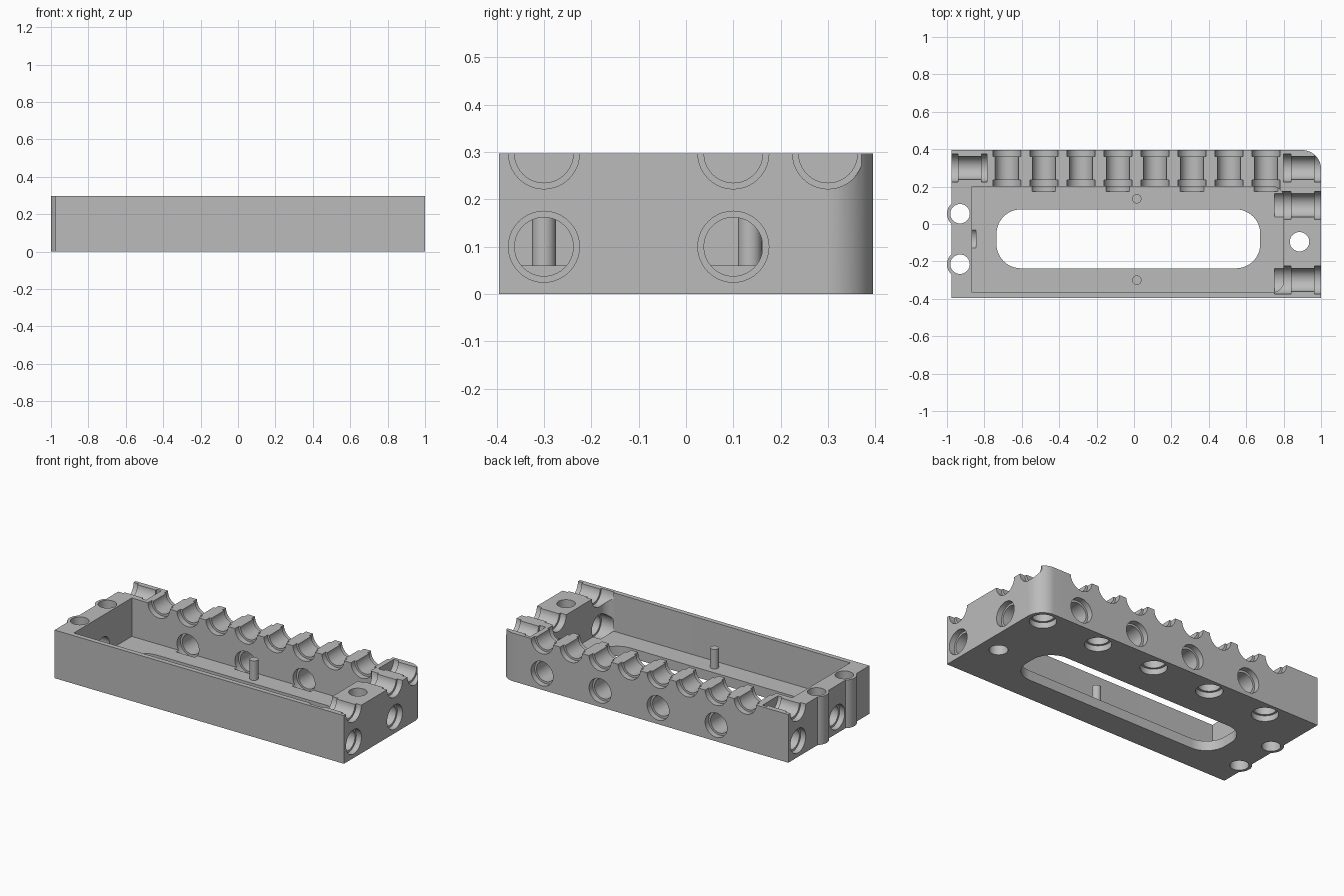
import bpy, bmesh, math
from mathutils import Matrix, Vector

cube = bpy.data.objects.get("Cube")
if cube:
    bpy.data.objects.remove(cube, do_unlink=True)

H = 0.297          # block height
FLOOR = 0.06       # tray floor height
LOW = 0.1          # height of the lower bores

grey = bpy.data.materials.new("light_grey")
grey.use_nodes = True
grey.diffuse_color = (0.5, 0.5, 0.5, 1)
grey.node_tree.nodes["Principled BSDF"].inputs["Base Color"].default_value = (0.5, 0.5, 0.5, 1)


def arc(cx, cy, r, a0, a1, n=12):
    angles = [math.radians(a0 + (a1 - a0) * i / n) for i in range(n + 1)]
    return [(cx + r * math.cos(a), cy + r * math.sin(a)) for a in angles]


def prism(bm, outline, z0, z1):
    bottom = [bm.verts.new((x, y, z0)) for x, y in outline]
    top = [bm.verts.new((x, y, z1)) for x, y in outline]
    n = len(outline)
    bm.faces.new(bottom[::-1])
    bm.faces.new(top)
    for i in range(n):
        j = (i + 1) % n
        bm.faces.new((bottom[i], bottom[j], top[j], top[i]))


def disc(cx, cy, r):
    return arc(cx, cy, r, 0, 360, 40)[:-1]


def bore(bm, mouth, direction, depth, wide=0.075, narrow=0.062, n=40):
    """Stepped round hole: wide collar at the mouth and at the inner end."""
    rot = Vector(direction).to_track_quat('Z', 'Y').to_matrix().to_4x4()
    mat = Matrix.Translation(mouth) @ rot
    steps = [(-0.05, wide), (0.035, wide), (0.035, narrow),
             (0.16, narrow), (0.16, wide), (depth, wide)]
    if depth <= 0.16:
        steps = steps[:3] + [(depth, narrow)]
    rings = [[bm.verts.new(mat @ Vector((x, y, z))) for x, y in disc(0, 0, r)]
             for z, r in steps]
    bm.faces.new(rings[0][::-1])
    bm.faces.new(rings[-1])
    for a, b in zip(rings, rings[1:]):
        for i in range(n):
            j = (i + 1) % n
            bm.faces.new((a[i], a[j], b[j], b[i]))


def make(name, bm):
    bmesh.ops.recalc_face_normals(bm, faces=bm.faces)
    mesh = bpy.data.meshes.new(name)
    bm.to_mesh(mesh)
    bm.free()
    mesh.materials.append(grey)
    ob = bpy.data.objects.new(name, mesh)
    bpy.context.collection.objects.link(ob)
    return ob


def shade(ob):
    bpy.ops.object.select_all(action='DESELECT')
    ob.select_set(True)
    bpy.context.view_layer.objects.active = ob
    bpy.ops.object.shade_smooth_by_angle(angle=math.radians(30))


# block with one rounded corner and two screw bosses on the left end
bosses = [(-0.93, 0.055), (-0.93, -0.215)]
outline = [(-0.975, -0.395), (1, -0.395)] + arc(0.9, 0.295, 0.1, 0, 90, 16)
outline.append((-0.975, 0.395))
for x, y in bosses:
    outline += arc(x, y, 0.07, 130, 230, 14)
bm = bmesh.new()
prism(bm, outline, 0, H)
body = make("tray_body", bm)

# open tray cavity
bm = bmesh.new()
prism(bm, [(-0.865, -0.365)] + arc(0.74, -0.305, 0.06, -90, 0)
      + arc(0.74, 0.14, 0.06, 0, 90) + [(-0.865, 0.2)], FLOOR, H + 0.1)
cavity = make("cavity_cutter", bm)

# floor slot and vertical screw holes
bm = bmesh.new()
r, x0, x1, y0, y1 = 0.13, -0.735, 0.675, -0.237, 0.078
prism(bm, arc(x1 - r, y0 + r, r, -90, 0) + arc(x1 - r, y1 - r, r, 0, 90)
      + arc(x0 + r, y1 - r, r, 90, 180) + arc(x0 + r, y0 + r, r, 180, 270),
      -0.1, FLOOR + 0.05)
for x, y in bosses + [(0.885, -0.095)]:
    prism(bm, disc(x, y, 0.052), -0.1, H + 0.1)
slot = make("slot_cutter", bm)

# stepped bores: open troughs along the rim, round holes lower down
bm = bmesh.new()
for i in range(8):
    x = -0.68 + i * 0.198
    bore(bm, (x, 0.395, H), (0, -1, 0), 0.22)
    if i % 2:
        bore(bm, (x, 0.395, LOW), (0, -1, 0), 0.22)
    else:
        bore(bm, (x, 0.3, 0), (0, 0, 1), 0.15)
bore(bm, (0.9, 0.3, 0), (0, 0, 1), 0.15)
for y in (-0.3, 0.1):
    for z in (LOW, H):
        bore(bm, (1, y, z), (-1, 0, 0), 0.25)
bore(bm, (1, 0.3, H), (-1, 0, 0), 0.2)
for z in (LOW, H):
    bore(bm, (-0.975, 0.3, z), (1, 0, 0), 0.19)
bore(bm, (-0.975, -0.08, LOW), (1, 0, 0), 0.13)
bores = make("bore_cutter", bm)

bpy.context.view_layer.objects.active = body
for cutter in (cavity, slot, bores):
    cutter.hide_render = True
    mod = body.modifiers.new(cutter.name, 'BOOLEAN')
    mod.operation = 'DIFFERENCE'
    mod.solver = 'EXACT'
    mod.object = cutter
    bpy.ops.object.modifier_apply(modifier=mod.name)
    bpy.data.objects.remove(cutter, do_unlink=True)
shade(body)

# locating pegs on the tray floor
for name, y in (("back_peg", 0.135), ("front_peg", -0.3)):
    bm = bmesh.new()
    prism(bm, disc(0.015, y, 0.025), FLOOR - 0.01, 0.18)
    shade(make(name, bm))
